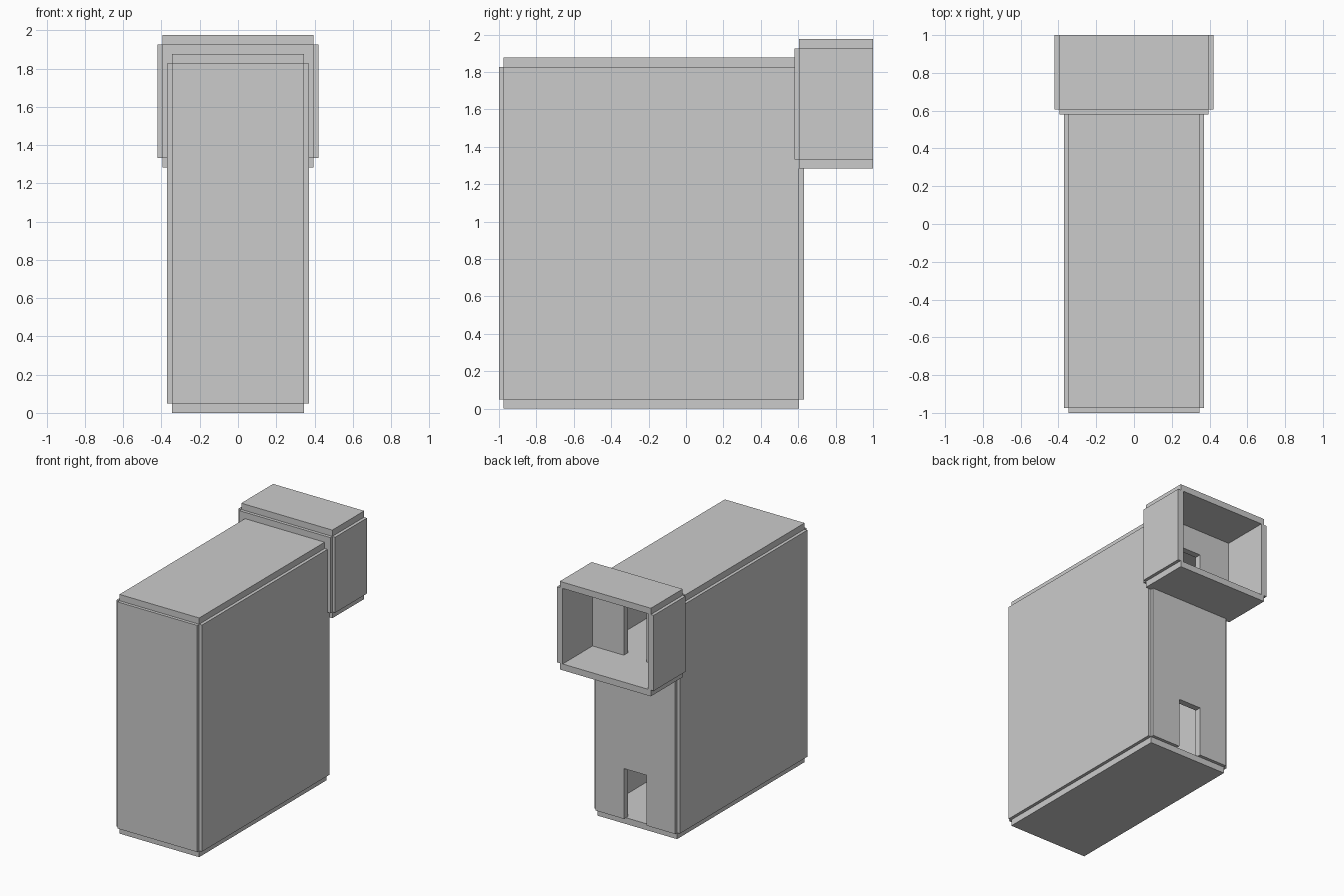
import bpy, bmesh

if "Cube" in bpy.data.objects:
    bpy.data.objects.remove(bpy.data.objects["Cube"])

S = 2 / 40.5          # one slab thickness; every size is a multiple of it
Y0 = -1 + S / 2       # centre line of the main block's front wall


def place(x, y, z):
    return (x * S, Y0 + y * S, z * S)


def extrude_profile(name, outline, y0, y1):
    """Extrude an x/z outline from y0 to y1 (all in slab units)."""
    bm = bmesh.new()
    face = bm.faces.new([bm.verts.new(place(x, y0, z)) for x, z in outline])
    out = bmesh.ops.extrude_face_region(bm, geom=[face])
    verts = [g for g in out["geom"] if isinstance(g, bmesh.types.BMVert)]
    bmesh.ops.translate(bm, verts=verts, vec=(0, (y1 - y0) * S, 0))
    bmesh.ops.recalc_face_normals(bm, faces=bm.faces)
    mesh = bpy.data.meshes.new(name)
    bm.to_mesh(mesh)
    bm.free()
    obj = bpy.data.objects.new(name, mesh)
    bpy.context.collection.objects.link(obj)
    return obj


def slab(name, x0, x1, y0, y1, z0, z1):
    return extrude_profile(name, [(x0, z0), (x1, z0), (x1, z1), (x0, z1)], y0, y1)


def door_wall(name, half, y0, y1, z0, z1, door_half=2, door_height=8):
    """Wall with a doorway standing on its lower edge."""
    d, t = door_half, z0 + door_height
    outline = [(-half, z0), (-d, z0), (-d, t), (d, t),
               (d, z0), (half, z0), (half, z1), (-half, z1)]
    return extrude_profile(name, outline, y0, y1)


def side_walls(name, centre, y0, y1, z0, z1):
    for side, label in ((-1, "left"), (1, "right")):
        c = side * centre
        slab(f"{name}_{label}_wall", c - 0.5, c + 0.5, y0, y1, z0, z1)


# Main block: ground floor, upper floor, roof and walls
slab("main_ground_floor", -7, 7, 0, 32, 0, 1)
slab("main_upper_floor", -6.5, 6.5, 0.5, 31.5, 26, 27)
slab("main_roof", -7, 7, 0, 32, 37, 38)
side_walls("main", 7, 0, 32, 1, 37)
slab("main_front_wall", -7, 7, -0.5, 0.5, 1, 37)
door_wall("main_back_wall", 7, 31.5, 32.5, 1, 27)

# Raised back room, open at the rear; its door wall is shared with the main block
slab("back_room_floor", -8, 8, 32, 40, 26, 27)
slab("back_room_roof", -8, 8, 32, 40, 39, 40)
side_walls("back_room", 8, 32, 40, 27, 39)
door_wall("back_room_door_wall", 8, 31.5, 32.5, 27, 39)
